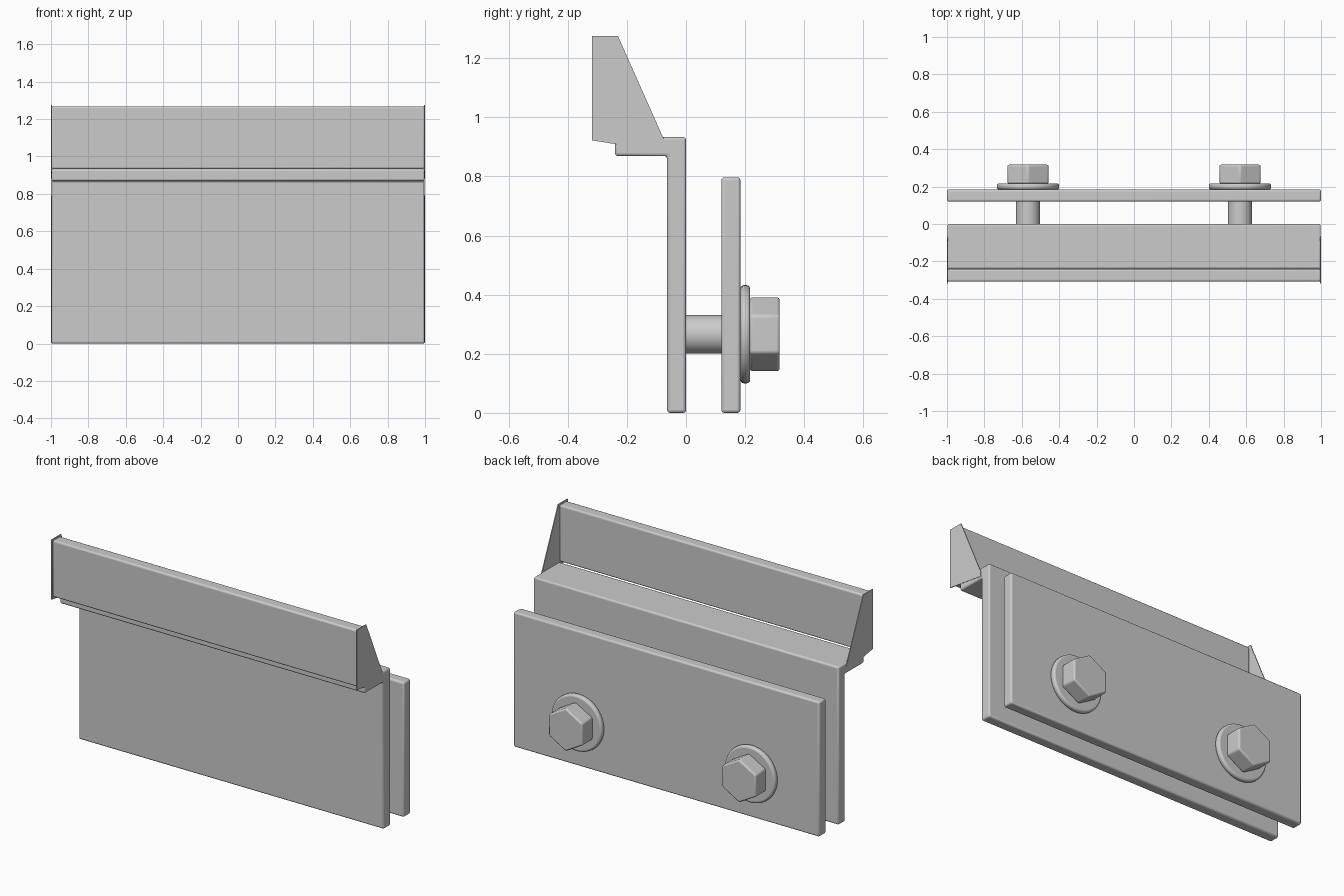
import bpy, math

if "Cube" in bpy.data.objects:
    bpy.data.objects.remove(bpy.data.objects["Cube"])


def finish(obj, bevel):
    if bevel:
        m = obj.modifiers.new("Bevel", "BEVEL")
        m.width = bevel
        m.segments = 3
        m.limit_method = "ANGLE"
        m.angle_limit = math.radians(40)
    bpy.ops.object.select_all(action="DESELECT")
    obj.select_set(True)
    bpy.context.view_layer.objects.active = obj
    bpy.ops.object.shade_smooth_by_angle(angle=math.radians(30))
    return obj


def extrude_x(name, profile, x0, x1, bevel=0.01):
    """Extrude a (y, z) profile along x."""
    n = len(profile)
    verts = [(x, y, z) for x in (x0, x1) for y, z in profile]
    faces = [tuple(reversed(range(n))), tuple(range(n, 2 * n))]
    faces += [(i, (i + 1) % n, (i + 1) % n + n, i + n) for i in range(n)]
    mesh = bpy.data.meshes.new(name)
    mesh.from_pydata(verts, [], faces)
    obj = bpy.data.objects.new(name, mesh)
    bpy.context.collection.objects.link(obj)
    return finish(obj, bevel)


def rect(y0, y1, z0, z1):
    return [(y0, z0), (y1, z0), (y1, z1), (y0, z1)]


def disc_y(name, x, z, y0, y1, radius, sides, bevel=0.0):
    """Cylinder or prism lying along y, with one corner pointing up."""
    bpy.ops.mesh.primitive_cylinder_add(
        vertices=sides, radius=radius, depth=y1 - y0,
        location=(x, (y0 + y1) / 2, z), rotation=(-math.pi / 2, 0, 0))
    obj = bpy.context.object
    obj.name = name
    return finish(obj, bevel)


W = 0.998

# Front angle plate with its forward flange
extrude_x("front_angle_plate",
          [(-0.064, 0), (0, 0), (0, 0.933), (-0.24, 0.933),
           (-0.24, 0.869), (-0.064, 0.869)], -W, W)

# Upright blade on the flange edge
extrude_x("front_blade", rect(-0.308, -0.24, 0.933, 1.268), -W, W)

# Rear clamping plate
extrude_x("rear_plate", rect(0.12, 0.184, 0, 0.797), -1, 1)

# Thin end plates closing the blade on both sides
for side, label in ((-1, "left"), (1, "right")):
    x0, x1 = sorted((side * 0.995, side * 1.0))
    extrude_x("end_plate_" + label,
              [(-0.318, 0.922), (-0.068, 0.882), (-0.068, 0.915),
               (-0.078, 0.933), (-0.23, 1.275), (-0.318, 1.275)],
              x0, x1, bevel=0)

# Two bolts, each with shank, washer and hex head
for side, label in ((-1, "left"), (1, "right")):
    x, z = side * 0.567, 0.266
    disc_y("bolt_shank_" + label, x, z, -0.02, 0.22, 0.065, 40)
    disc_y("washer_" + label, x, z, 0.184, 0.217, 0.166, 48, 0.012)
    disc_y("bolt_head_" + label, x, z, 0.216, 0.317, 0.127, 6, 0.009)
